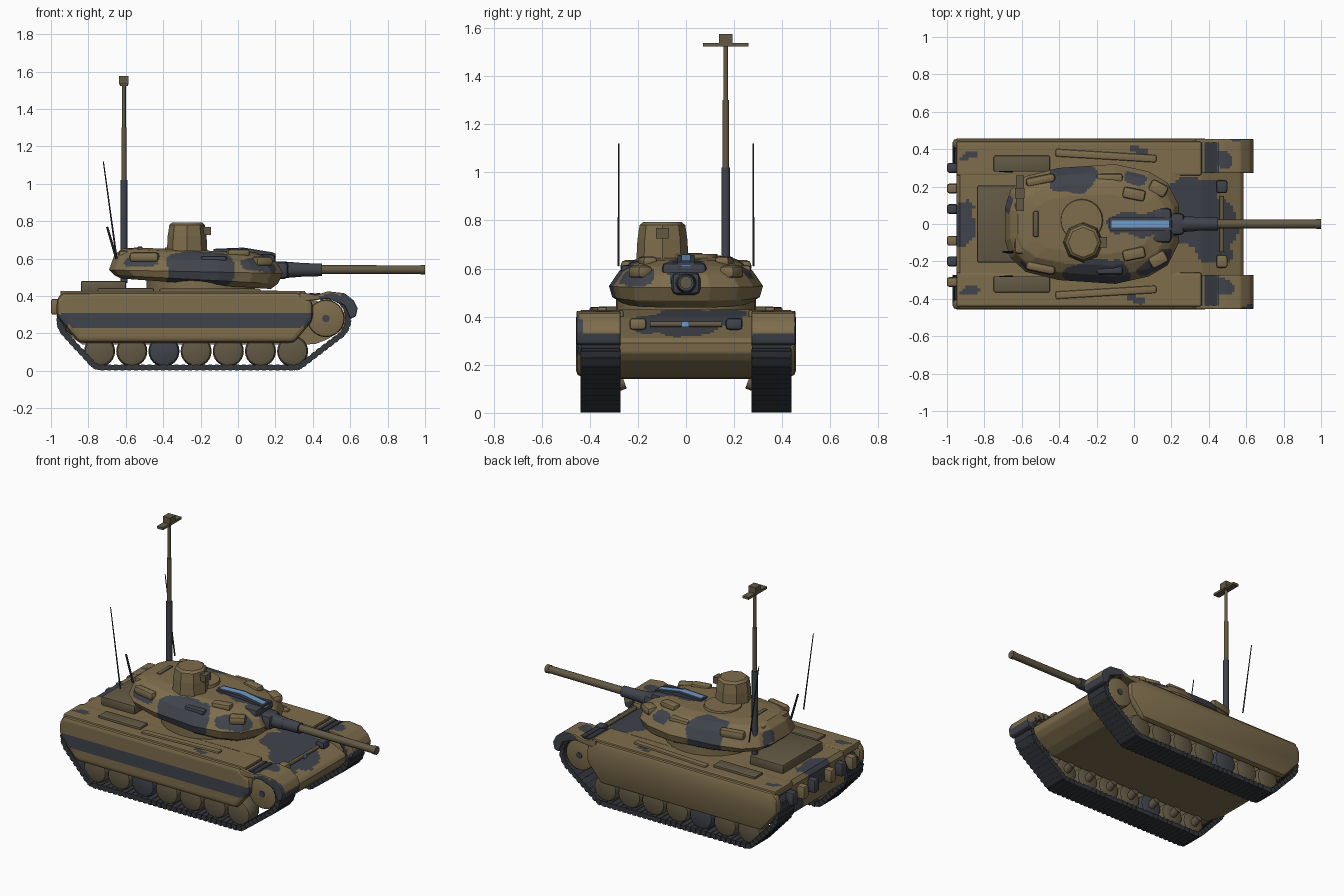
import bpy, bmesh, math
from mathutils import Vector, Matrix

old = bpy.data.objects.get("Cube")
if old:
    bpy.data.objects.remove(old)


def material(name, rgb):
    m = bpy.data.materials.new(name)
    m.use_nodes = True
    m.diffuse_color = (*rgb, 1)
    m.node_tree.nodes["Principled BSDF"].inputs["Base Color"].default_value = (*rgb, 1)
    return m


TAN = material("tan paint", (0.208, 0.153, 0.073))
DARK = material("dark camouflage", (0.05, 0.056, 0.07))
TRACK = material("track rubber", (0.033, 0.038, 0.045))
BROWN = material("brown metal", (0.125, 0.1, 0.058))
BLUE = material("blue marking", (0.16, 0.33, 0.6))


def finish(name, bm, mat, smooth=True):
    bmesh.ops.recalc_face_normals(bm, faces=bm.faces)
    me = bpy.data.meshes.new(name)
    bm.to_mesh(me)
    bm.free()
    ob = bpy.data.objects.new(name, me)
    bpy.context.collection.objects.link(ob)
    me.materials.append(mat)
    me.materials.append(DARK)
    if smooth:
        bpy.ops.object.select_all(action="DESELECT")
        ob.select_set(True)
        bpy.context.view_layer.objects.active = ob
        bpy.ops.object.shade_smooth_by_angle(angle=math.radians(35))
    return ob


def round_edges(bm, width, segments=2):
    bmesh.ops.recalc_face_normals(bm, faces=bm.faces)
    edges = [e for e in bm.edges if e.calc_face_angle(0) > 0.4]
    bmesh.ops.bevel(bm, geom=edges, offset=width, segments=segments, affect="EDGES", profile=0.5)


def box(name, lo, hi, mat=TAN, bevel=0.0, turn=0.0):
    lo, hi = Vector(lo), Vector(hi)
    bm = bmesh.new()
    m = Matrix.Translation((lo + hi) / 2) @ Matrix.Rotation(turn, 4, "Z") @ Matrix.Diagonal((*(hi - lo), 1))
    bmesh.ops.create_cube(bm, size=1, matrix=m)
    if bevel:
        round_edges(bm, bevel)
    return finish(name, bm, mat)


def rod(name, a, b, r1, r2=None, mat=TAN, sides=16, bevel=0.0):
    a, b = Vector(a), Vector(b)
    bm = bmesh.new()
    m = Matrix.Translation((a + b) / 2) @ (b - a).to_track_quat("Z", "Y").to_matrix().to_4x4()
    bmesh.ops.create_cone(bm, cap_ends=True, segments=sides, radius1=r1,
                          radius2=r1 if r2 is None else r2, depth=(b - a).length, matrix=m)
    if bevel:
        round_edges(bm, bevel)
    return finish(name, bm, mat)


def prism(name, outline, y0, y1, mat=TAN, bevel=0.0):
    """Side outline in x and z, extruded along y."""
    bm = bmesh.new()
    bridge(bm, [[bm.verts.new((x, y, z)) for x, z in outline] for y in (y0, y1)])
    if bevel:
        round_edges(bm, bevel)
    return finish(name, bm, mat)


def bridge(bm, rings):
    n = len(rings[0])
    for a, b in zip(rings, rings[1:]):
        for i in range(n):
            j = (i + 1) % n
            bm.faces.new((a[i], a[j], b[j], b[i]))
    bm.faces.new(rings[0])
    bm.faces.new(rings[-1])


def camouflage(ob, blobs, step=0.02):
    """Cut the surface finely, then darken faces inside rounded blobs."""
    bm = bmesh.new()
    bm.from_mesh(ob.data)
    for axis in range(3):
        vals = [v.co[axis] for v in bm.verts]
        normal = Vector((axis == 0, axis == 1, axis == 2))
        k = min(vals) + step
        while k < max(vals):
            bmesh.ops.bisect_plane(bm, geom=bm.verts[:] + bm.edges[:] + bm.faces[:],
                                   plane_co=normal * k, plane_no=normal, dist=1e-5)
            k += step
    for f in bm.faces:
        c = f.calc_center_median()
        c.y += 0.01 * math.sin(c.x * 38)
        c.x += 0.01 * math.sin(c.y * 43)
        for centre, radii in blobs:
            if sum(abs((c[i] - centre[i]) / radii[i]) ** 3 for i in range(3)) < 1:
                f.material_index = 1
    bm.to_mesh(ob.data)
    bm.free()


# Hull body with rounded nose
hull = prism("hull", [(-0.95, 0.4), (-0.93, 0.425), (0.2, 0.43), (0.36, 0.4), (0.57, 0.31), (0.585, 0.29),
                      (0.58, 0.25), (0.55, 0.215), (0.48, 0.17), (0.42, 0.145), (0.36, 0.14),
                      (-0.83, 0.14), (-0.95, 0.22)], -0.275, 0.275)
camouflage(hull, [((0.4, 0.0, 0.4), (0.2, 0.13, 0.1)), ((0.33, 0.17, 0.42), (0.15, 0.08, 0.07)),
                  ((0.44, -0.15, 0.4), (0.11, 0.06, 0.09)), ((-0.92, 0, 0.4), (0.07, 0.12, 0.1)),
                  ((-0.95, 0.22, 0.25), (0.05, 0.06, 0.06))], 0.017)

# Engine deck and rear fittings
box("engine_deck", (-0.84, -0.205, 0.42), (-0.6, 0.205, 0.48), BROWN, 0.008)
for i, y in enumerate((-0.31, -0.2, -0.09, 0.08, 0.19, 0.3)):
    box(f"rear_fitting_{i}", (-1.0, y - 0.026, 0.3), (-0.94, y + 0.026, 0.385), (TAN, DARK)[i % 2], 0.012)

# Nose details
rod("nose_bar", (0.47, -0.15, 0.368), (0.47, 0.15, 0.368), 0.012, mat=BROWN)
box("nose_marking", (0.482, -0.018, 0.356), (0.488, 0.012, 0.38), BLUE)
for i, y in enumerate((-0.2, 0.2)):
    box(f"headlamp_{i}", (0.44, y - 0.035, 0.345), (0.5, y + 0.035, 0.395), (TAN, DARK)[i], 0.014)

SKIRT = [(-0.97, 0.38), (-0.94, 0.42), (0.32, 0.42), (0.4, 0.37), (0.4, 0.27), (0.3, 0.15), (-0.85, 0.15), (-0.97, 0.29)]
GUARD = [(0.33, 0.42), (0.42, 0.405), (0.48, 0.425), (0.57, 0.415), (0.62, 0.375), (0.64, 0.335), (0.63, 0.29),
         (0.6, 0.28), (0.57, 0.35), (0.48, 0.385), (0.33, 0.37)]


def track_path():
    """Belt path round the two end wheels and along the ground."""
    pts = []
    for cx, cz, r, start, end in ((0.47, 0.28, 0.12, 90, -45), (0.3, 0.088, 0.07, -48, -90),
                                  (-0.73, 0.088, 0.07, -90, -135), (-0.85, 0.27, 0.105, -135, -270)):
        for k in range(9):
            a = math.radians(start + (end - start) * k / 8)
            pts.append(Vector((cx + r * math.cos(a), 0, cz + r * math.sin(a))))
    return pts


def resample(pts, step):
    out = []
    carry = 0.0
    for a, b in zip(pts, pts[1:] + pts[:1]):
        length = (b - a).length
        while carry < length:
            out.append((a.lerp(b, carry / length), (b - a).normalized()))
            carry += step
        carry -= length
    return out


def track(name, y):
    bm = bmesh.new()
    for p, d in resample(track_path(), 0.036):
        side = Vector((0, 1, 0))
        rot = Matrix((d, side, d.cross(side))).transposed().to_4x4()
        for length, width, thick in ((0.044, 0.16, 0.028), (0.02, 0.166, 0.034)):
            m = Matrix.Translation((p.x, y, p.z)) @ rot @ Matrix.Diagonal((length, width, thick, 1))
            bmesh.ops.create_cube(bm, size=1, matrix=m)
    return finish(name, bm, TRACK, False)


# Running gear and fenders on both long sides
for side, s in (("front", -1), ("back", 1)):
    track(f"{side}_side_track", s * 0.355)
    for i in range(7):
        x = -0.74 + i * 0.172
        rod(f"{side}_side_road_wheel_{i}", (x, s * 0.3, 0.105), (x, s * 0.42, 0.105), 0.083,
            mat=DARK if i == 2 else BROWN, sides=24, bevel=0.025)
        rod(f"{side}_side_wheel_arm_{i}", (x, s * 0.255, 0.125), (x, s * 0.31, 0.105), 0.025, mat=BROWN)
    for part, x, z, r in (("sprocket", 0.47, 0.28, 0.1), ("idler", -0.85, 0.27, 0.088)):
        rod(f"{side}_side_{part}", (x, s * 0.28, z), (x, s * 0.425, z), r, mat=TAN, sides=24, bevel=0.015)
        rod(f"{side}_side_{part}_hub", (x, s * 0.25, z), (x, s * 0.43, z), 0.02, mat=DARK)
    skirt = prism(f"{side}_side_skirt", SKIRT, s * 0.4, s * 0.457, TAN, 0.024)
    if s < 0:
        camouflage(skirt, [((-0.28, -0.45, 0.27), (1.6, 0.1, 0.033))], 0.02)
    fender = box(f"{side}_side_fender", (-0.95, min(s * 0.26, s * 0.44), 0.385),
                 (0.36, max(s * 0.26, s * 0.44), 0.428), TAN, 0.008)
    camouflage(fender, [((x, s * y, 0.42), (0.05, 0.02, 0.05)) for x, y in ((-0.88, 0.36), (0.02, 0.4))], 0.016)
    guard = prism(f"{side}_side_mudguard", GUARD, s * 0.272, s * 0.455, TAN, 0.006)
    camouflage(guard, [((0.46, s * 0.34, 0.42), (0.07, 0.045, 0.04)), ((0.55, s * 0.46, 0.33), (0.14, 0.02, 0.09)),
                       ((0.63, s * 0.36, 0.29), (0.04, 0.13, 0.04))], 0.013)
    box(f"{side}_side_stowage_panel", (-0.75, min(s * 0.28, s * 0.365), 0.42),
        (-0.45, max(s * 0.28, s * 0.365), 0.442), BROWN, 0.006)
    box(f"{side}_side_fender_ridge", (-0.42, s * 0.365 - 0.02, 0.42), (0.12, s * 0.365 + 0.02, 0.44), TAN, 0.008, s * -0.06)

# Turret lofted from stacked outlines
HALF = [(-0.69, 0.09), (-0.66, 0.18), (-0.58, 0.255), (-0.4, 0.3), (-0.1, 0.32), (0.08, 0.28), (0.18, 0.22), (0.24, 0.1)]
OUTLINE = HALF + [(x, -y) for x, y in reversed(HALF)]
rod("turret_ring", (-0.2, 0, 0.42), (-0.2, 0, 0.49), 0.29, mat=TAN, sides=32)
bm = bmesh.new()
rings = []
for z, sx, sy, slope in ((0.465, 0.86, 0.84, 0.06), (0.488, 0.94, 0.96, 0.05), (0.53, 1, 1, 0.02),
                         (0.595, 0.94, 0.87, 0.05), (0.63, 0.85, 0.7, 0.05), (0.645, 0.68, 0.5, 0.03)):
    rings.append([bm.verts.new((-0.22 + (x + 0.22) * sx, y * sy, z - slope * (x + 0.22))) for x, y in OUTLINE])
bridge(bm, rings)
turret = finish("turret", bm, TAN)
camouflage(turret, [((-0.33, 0.24, 0.56), (0.13, 0.085, 0.12)), ((-0.2, -0.245, 0.54), (0.19, 0.105, 0.1)),
                    ((0.13, -0.2, 0.565), (0.12, 0.08, 0.04)), ((0.1, 0, 0.6), (0.25, 0.065, 0.1)),
                    ((-0.52, -0.23, 0.58), (0.1, 0.08, 0.025)), ((0.0, 0.25, 0.6), (0.06, 0.04, 0.05)),
                    ((-0.64, 0.1, 0.56), (0.05, 0.05, 0.06))], 0.011)

# Turret roof and cheek fittings
for side, s in (("front", -1), ("back", 1)):
    box(f"{side}_side_smoke_launcher", (0.08, s * 0.19 - 0.035, 0.56), (0.18, s * 0.19 + 0.035, 0.612), TAN, 0.018, s * -0.5)
    box(f"{side}_side_cheek_rack", (-0.58, s * 0.235 - 0.025, 0.58), (-0.42, s * 0.235 + 0.025, 0.635), TAN, 0.02, s * 0.2)
    box(f"{side}_side_roof_sight", (-0.06, s * 0.16 - 0.03, 0.61), (0.06, s * 0.16 + 0.03, 0.65), TAN, 0.014, s * -0.2)
    box(f"{side}_side_cheek_bin", (-0.2, s * 0.245 - 0.025, 0.58), (-0.06, s * 0.245 + 0.025, 0.615),
        DARK if s < 0 else TAN, 0.014)
    rod(f"{side}_side_antenna", (-0.65, s * 0.28, 0.61), (-0.72, s * 0.28, 1.12), 0.005, 0.003, TRACK, 6)
box("rear_roof_slot", (-0.54, -0.07, 0.635), (-0.51, 0.07, 0.665), BROWN, 0.008)
box("bustle_bin", (-0.64, -0.16, 0.56), (-0.56, 0.12, 0.645), TAN, 0.02)
prism("roof_rail", [(-0.13, 0.6), (-0.13, 0.65), (0.03, 0.656), (0.2, 0.628), (0.2, 0.58)], -0.035, 0.035, DARK)
prism("roof_marking", [(-0.12, 0.65), (-0.12, 0.653), (0.03, 0.659), (0.19, 0.633), (0.203, 0.61), (0.2, 0.605),
                       (0.19, 0.628), (0.03, 0.655)], -0.018, 0.018, BLUE)
box("gun_sight_housing", (0.06, -0.1, 0.54), (0.2, 0.085, 0.625), DARK, 0.02)
rod("hatch_ring", (-0.28, 0.02, 0.62), (-0.28, 0.02, 0.66), 0.12, 0.11, TAN, 24)

# Faceted weapon head
rod("weapon_head_base", (-0.272, -0.098, 0.64), (-0.272, -0.098, 0.72), 0.108, 0.104, TAN, 8)
rod("weapon_head", (-0.272, -0.098, 0.72), (-0.272, -0.098, 0.78), 0.104, 0.095, TAN, 8)
rod("weapon_head_cap", (-0.272, -0.098, 0.78), (-0.272, -0.098, 0.793), 0.095, 0.08, TAN, 8)
box("weapon_head_sight", (-0.19, -0.125, 0.725), (-0.145, -0.07, 0.768), BROWN)

# Main gun
box("gun_mantlet", (0.16, -0.06, 0.49), (0.27, 0.06, 0.585), DARK, 0.025)
rod("gun_collar", (0.24, 0, 0.54), (0.34, 0, 0.54), 0.045, 0.037, DARK, 20)
rod("gun_sleeve", (0.33, 0, 0.54), (0.45, 0, 0.54), 0.036, 0.034, DARK, 20)
rod("gun_barrel", (0.44, 0, 0.541), (0.99, 0, 0.541), 0.024, 0.023, BROWN, 20)
rod("gun_muzzle", (0.975, 0, 0.541), (1.0, 0, 0.541), 0.026, 0.026, BROWN, 20)

# Telescopic mast and short whip
for name, z0, z1, r, mat in (("lower", 0.47, 1.02, 0.018, DARK), ("middle", 1.02, 1.3, 0.014, BROWN),
                             ("upper", 1.3, 1.53, 0.01, BROWN)):
    rod(f"mast_{name}", (-0.61, 0.165, z0), (-0.61, 0.165, z1), r, mat=mat, sides=12)
box("mast_crossbar", (-0.632, 0.07, 1.522), (-0.588, 0.26, 1.537), BROWN)
box("mast_sensor", (-0.635, 0.137, 1.53), (-0.585, 0.193, 1.575), BROWN)
rod("short_whip", (-0.65, -0.15, 0.6), (-0.7, -0.15, 0.77), 0.007, 0.006, TRACK, 8)
